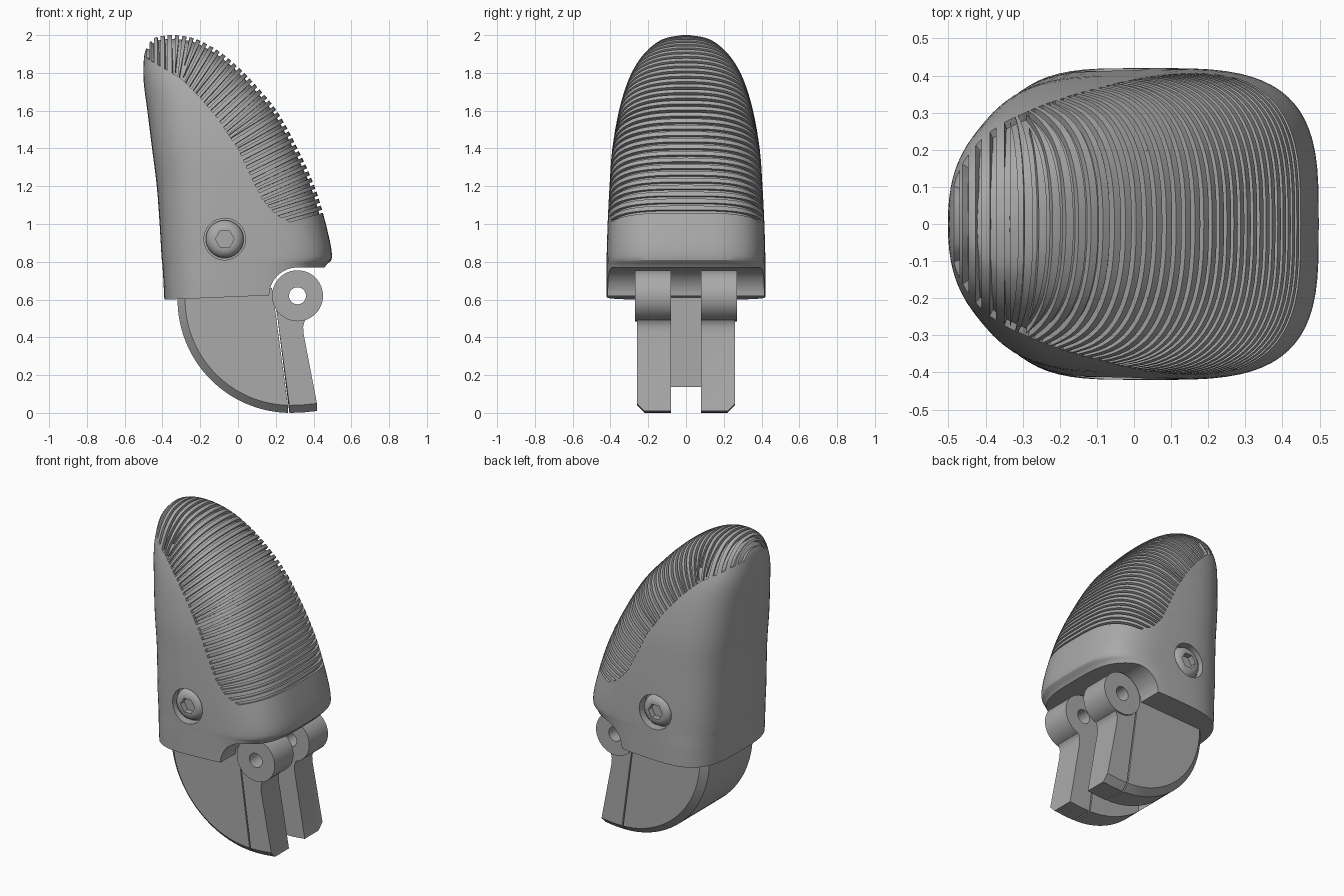
import bpy, bmesh
from math import cos, sin, pi, radians, copysign
from mathutils import Vector

if "Cube" in bpy.data.objects:
    bpy.data.objects.remove(bpy.data.objects["Cube"])

grey = bpy.data.materials.new("plain grey")
grey.use_nodes = True
grey.diffuse_color = (0.4, 0.4, 0.4, 1)
grey.node_tree.nodes["Principled BSDF"].inputs["Base Color"].default_value = (0.4, 0.4, 0.4, 1)


def loft(name, rings):
    """Skin a closed solid through rings of equal length."""
    bm = bmesh.new()
    loops = [[bm.verts.new(p) for p in ring] for ring in rings]
    n = len(loops[0])
    for a, b in zip(loops, loops[1:]):
        for i in range(n):
            j = (i + 1) % n
            bm.faces.new((a[i], a[j], b[j], b[i]))
    bm.faces.new(loops[0])
    bm.faces.new(loops[-1])
    bmesh.ops.recalc_face_normals(bm, faces=bm.faces[:])
    mesh = bpy.data.meshes.new(name)
    bm.to_mesh(mesh)
    bm.free()
    mesh.materials.append(grey)
    obj = bpy.data.objects.new(name, mesh)
    bpy.context.scene.collection.objects.link(obj)
    return obj


def prism(name, pts, y0, y1):
    return loft(name, [[(x, y, z) for x, z in pts] for y in (y0, y1)])


def circle(cx, cz, r, n=48):
    return [(cx + r * cos(2 * pi * i / n), cz + r * sin(2 * pi * i / n)) for i in range(n)]


def cut(target, tool):
    mod = target.modifiers.new("cut", "BOOLEAN")
    mod.operation = "DIFFERENCE"
    mod.solver = "EXACT"
    mod.object = tool
    bpy.context.view_layer.objects.active = target
    bpy.ops.object.modifier_apply(modifier=mod.name)
    bpy.data.objects.remove(tool)


def smooth(obj, angle=30):
    bpy.ops.object.select_all(action="DESELECT")
    obj.select_set(True)
    bpy.context.view_layer.objects.active = obj
    bpy.ops.object.shade_smooth_by_angle(angle=radians(angle))


# Fingertip outline: height, back x, pad x, half width
ROWS = [(.5, -.385, .40, .42), (.7, -.395, .42, .42), (.78, -.40, .465, .42),
        (.83, -.405, .498, .42), (1.0, -.415, .465, .415), (1.2, -.43, .405, .405),
        (1.4, -.455, .315, .39), (1.6, -.48, .205, .355), (1.75, -.499, .08, .31),
        (1.85, -.5, -.02, .26), (1.92, -.49, -.11, .205), (1.97, -.46, -.2, .14),
        (1.99, -.43, -.26, .085), (2.0, -.37, -.33, .02)]


def spline(rows, steps):
    out = []
    for i in range(len(rows) - 1):
        p = [Vector(rows[min(max(i + k, 0), len(rows) - 1)]) for k in (-1, 0, 1, 2)]
        for s in range(steps):
            t = s / steps
            out.append(p[1] + (p[2] - p[0]) * t / 2
                       + (p[0] * 2 - p[1] * 5 + p[2] * 4 - p[3]) * t * t / 2
                       + (p[1] * 3 - p[0] - p[2] * 3 + p[3]) * t ** 3 / 2)
    return out + [Vector(rows[-1])]


def tip_ring(z, back, pad, w, n=72):
    mid, half = (back + pad) / 2, (pad - back) / 2
    e = 2 / (3.4 - max(z - .9, 0))
    ring = []
    for i in range(n):
        c, s = cos(2 * pi * i / n), sin(2 * pi * i / n)
        ring.append((mid + copysign(half * abs(c) ** e, c), copysign(w * abs(s) ** e, s), z))
    return ring


outline = spline(ROWS, 4)
body = loft("fingertip_shell", [tip_ring(*row) for row in outline])

# Underside with a round clearance for the hinge
HX, HZ = .315, .62
arc = [(HX + .15 * cos(radians(a)), HZ + .15 * sin(radians(a))) for a in range(180, 89, -6)]
under = [(-.7, .3), (-.7, .586), (.16, .622)] + arc + [(.8, .77), (.8, .3)]
cut(body, prism("underside_cutter", under, -.7, .7))

# Screws sunk in both sides
SX, SZ = -.07, .92
for s, label in ((-1, "front"), (1, "rear")):
    cut(body, prism("recess_cutter", circle(SX, SZ, .11), s * .36, s * .6))
    rings = [[(x, s * (.35 + h), z) for x, z in circle(SX, SZ, r)]
             for h, r in ((0, .1), (.025, .1), (.042, .092), (.055, .077), (.062, .06))]
    screw = loft(label + "_screw", rings)
    cut(screw, prism("socket_cutter", circle(SX, SZ, .05, 6), s * .375, s * .6))
    smooth(screw)

# Side border of the grip pad
BORDER = [(-.52, 1.9), (-.3, 1.77), (-.2, 1.67), (-.1, 1.55), (0, 1.4), (.07, 1.25),
          (.13, 1.13), (.2, 1.05), (.3, 1.0), (.6, .99)]
SEGMENTS = list(zip(BORDER, BORDER[1:]))


def border(x):
    for (x0, z0), (x1, z1) in SEGMENTS:
        if x <= x1:
            return z0 + (z1 - z0) * (x - x0) / (x1 - x0)


def split(bm, faces, point, normal):
    """Cut the given faces along a plane square to the xz plane."""
    edges = {e for f in faces for e in f.edges}
    verts = {v for f in faces for v in f.verts}
    bmesh.ops.bisect_plane(bm, geom=list(verts) + list(edges) + list(faces), dist=1e-5,
                           plane_co=(point[0], 0, point[1]),
                           plane_no=(normal[0], 0, normal[1]))


def faces_near_border(bm, x0, x1):
    found = []
    for f in bm.faces:
        c = f.calc_center_median()
        if x0 < c.x < x1 and abs(c.z - border(c.x)) < .15:
            found.append(f)
    return found


bm = bmesh.new()
bm.from_mesh(body.data)
for a, b in SEGMENTS[1:]:
    split(bm, faces_near_border(bm, a[0] - .1, a[0] + .1), a, (1, 0))
for a, b in SEGMENTS:
    split(bm, faces_near_border(bm, a[0], b[0]), a, (a[1] - b[1], b[0] - a[0]))

# Groove planes spaced evenly along the pad outline and square to it
SPACING, WIDTH, DEPTH = .039, .016, .02
path = [Vector((r[2], r[0])) for r in outline if r[0] > 1.0]
path += [Vector((r[1], r[0])) for r in reversed(outline) if r[0] > 1.92]
grooves = []
travelled, target = 0, .02
for a, b in zip(path, path[1:]):
    step = (b - a).length
    while travelled + step >= target:
        p = a.lerp(b, (target - travelled) / step)
        d = (b - a).normalized()
        out = Vector((d.y, -d.x)) if d.y > 0 else Vector((0, 1))
        grooves.append((p, out, Vector((-out.y, out.x))))
        target += SPACING
    travelled += step


def pad_faces(bm, groove, reach):
    """Pad faces lying within reach of a groove's middle plane."""
    p, out, side = groove
    found = []
    for f in bm.faces:
        c = f.calc_center_median()
        flat = Vector((c.x, c.z)) - p
        if c.z > border(c.x) and abs(flat.dot(side)) < reach and flat.dot(out) > -.5:
            found.append(f)
    return found


for groove in grooves:
    p, out, side = groove
    for edge in (-1, 1):
        split(bm, pad_faces(bm, groove, .1), p + side * edge * WIDTH / 2, side)

# Sink the groove strips into the shell
sunk = list({f for g in grooves for f in pad_faces(bm, g, WIDTH / 2)})
new = bmesh.ops.extrude_face_region(bm, geom=sunk)["geom"]
left = [f for f in sunk if f.is_valid]
if left:
    bmesh.ops.delete(bm, geom=left, context="FACES")
bm.normal_update()
floor = {f for f in new if isinstance(f, bmesh.types.BMFace)}
moves = []
for v in new:
    if isinstance(v, bmesh.types.BMVert):
        normal = sum((f.normal for f in v.link_faces if f in floor), Vector())
        moves.append((v, normal.normalized() * DEPTH))
for v, move in moves:
    v.co -= move
bm.to_mesh(body.data)
bm.free()
smooth(body, 28)

# Rounded knuckle block below the shell, chamfered along its rim
CX, CZ = .28, .6
LAYERS = [(-.26, .04), (-.22, 0), (.22, 0), (.26, .04)]


def knuckle_ring(y, inset):
    r = .6 - inset
    pts = [(CX + r * cos(radians(a)), CZ + r * sin(radians(a))) for a in range(180, 268, 3)]
    pts += [(.264, inset), (.196, .55), (.18, .66), (CX - r, .66)]
    return [(x, y, z) for x, z in pts]


def arm_ring(y, inset):
    pts = [(.272, inset), (.34, inset + .002), (.418, inset + .01), (.347, .42), (.345, .455),
           (.352, .485), (.37, .505), (.4, .525), (.36, .62), (.24, .62), (.203, .55)]
    return [(x, y, z) for x, z in pts]


# Hinge arms and bosses, split by the middle slot
knuckle = loft("knuckle_block", [knuckle_ring(*layer) for layer in LAYERS])
arms = loft("hinge_arms", [arm_ring(*layer) for layer in LAYERS])
bosses = prism("hinge_bosses", circle(HX, HZ, .135), -.27, .27)
for part in (knuckle, arms, bosses):
    cut(part, prism("slot_cutter", [(-.1, -.1), (.7, -.1), (.7, .9), (-.1, .9)], -.08, .08))
    if part is not knuckle:
        cut(part, prism("hinge_hole_cutter", circle(HX, HZ, .045), -.5, .5))
    smooth(part)
